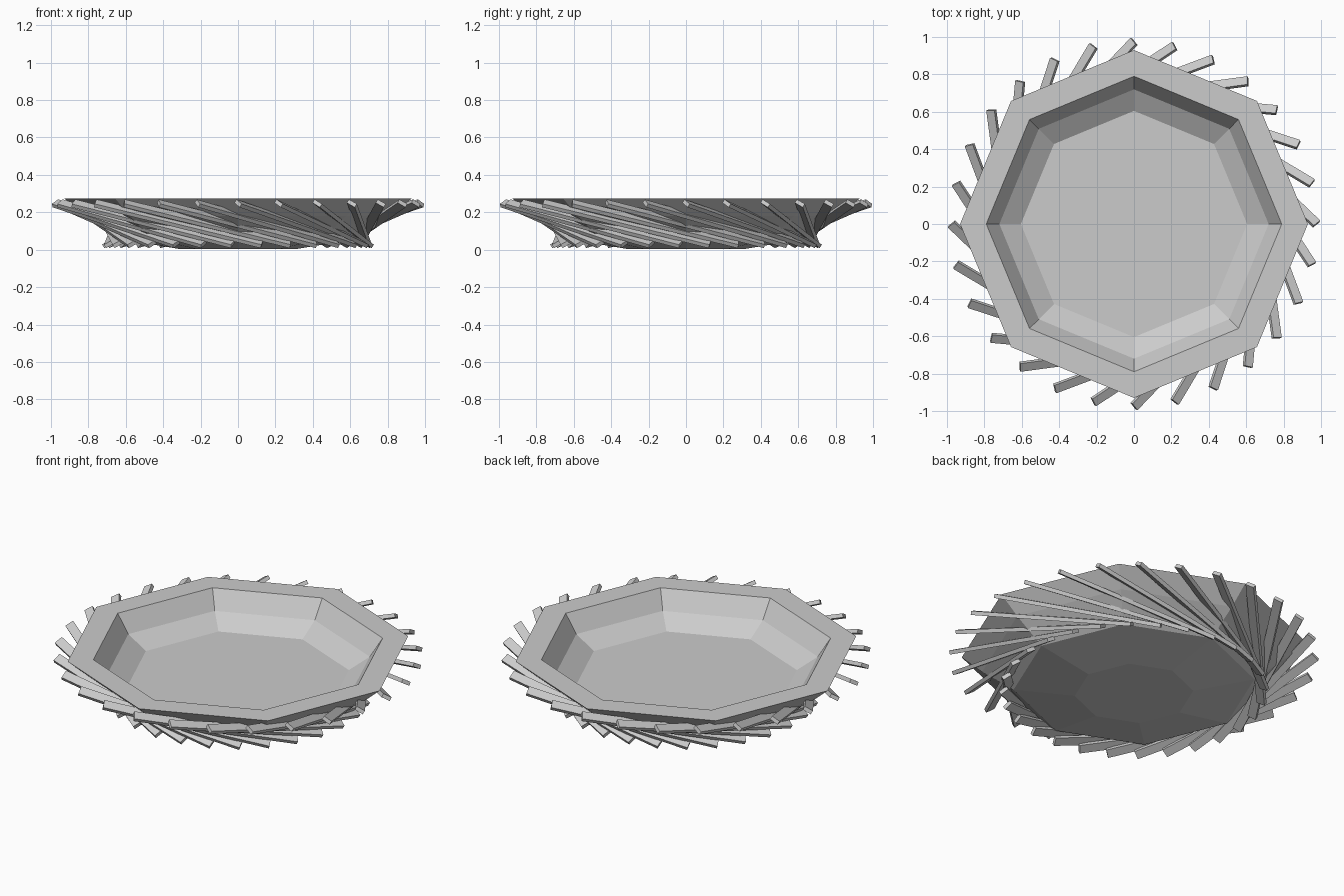
import bpy, bmesh, math
from mathutils import Vector, Matrix

if "Cube" in bpy.data.objects:
    bpy.data.objects.remove(bpy.data.objects["Cube"])

SIDES = 8
SLATS = 28


def finish(name, bm):
    bmesh.ops.recalc_face_normals(bm, faces=bm.faces)
    mesh = bpy.data.meshes.new(name)
    bm.to_mesh(mesh)
    bm.free()
    obj = bpy.data.objects.new(name, mesh)
    bpy.context.collection.objects.link(obj)
    return obj


def octagon_lathe(name, profile):
    """Sweep a (radius, z) profile around z, capping first and last rings."""
    bm = bmesh.new()
    rings = []
    for r, z in profile:
        rings.append([bm.verts.new((r * math.cos(math.tau * i / SIDES),
                                    r * math.sin(math.tau * i / SIDES), z))
                      for i in range(SIDES)])
    for a, b in zip(rings, rings[1:]):
        for i in range(SIDES):
            j = (i + 1) % SIDES
            bm.faces.new((a[i], a[j], b[j], b[i]))
    bm.faces.new(rings[0])
    bm.faces.new(rings[-1])
    return finish(name, bm)


# Octagonal dish: underside, flat rim, inner wall, floor
octagon_lathe("dish", [(0.32, 0.005), (0.65, 0.06), (0.82, 0.18), (0.93, 0.275),
                       (0.79, 0.275), (0.72, 0.17), (0.605, 0.10)])

# One slat: a leaning flat bar nearly tangent to the dish, rolled outward
WAIST, REACH, TAIL = 0.675, 0.705, -0.19
tip = Vector((WAIST, -REACH, 0.248))
tail = Vector((WAIST, -TAIL, 0.03))
along = (tip - tail).normalized()
side = along.cross(Vector((0, 0, 1))).normalized()
if side.x < 0:
    side = -side
up = along.cross(side)
if up.z < 0:
    up = -up
roll = math.radians(30)
wide = side * math.cos(roll) - up * math.sin(roll)
thin = side * math.sin(roll) + up * math.cos(roll)

bm = bmesh.new()
bmesh.ops.create_cube(bm, size=1)
length = (tip - tail).length
for v in bm.verts:
    x, y, z = v.co
    v.co = (tip + tail) / 2 + along * (x * length) + wide * (y * 0.05) + thin * (z * 0.022)
slat = finish("slat", bm)

# Ring of slats, with the first tip on the x axis
start = math.atan2(REACH, WAIST)
for k in range(SLATS):
    obj = slat if k == 0 else bpy.data.objects.new("slat", slat.data)
    if k:
        bpy.context.collection.objects.link(obj)
    obj.matrix_world = Matrix.Rotation(start + math.tau * k / SLATS, 4, 'Z')
